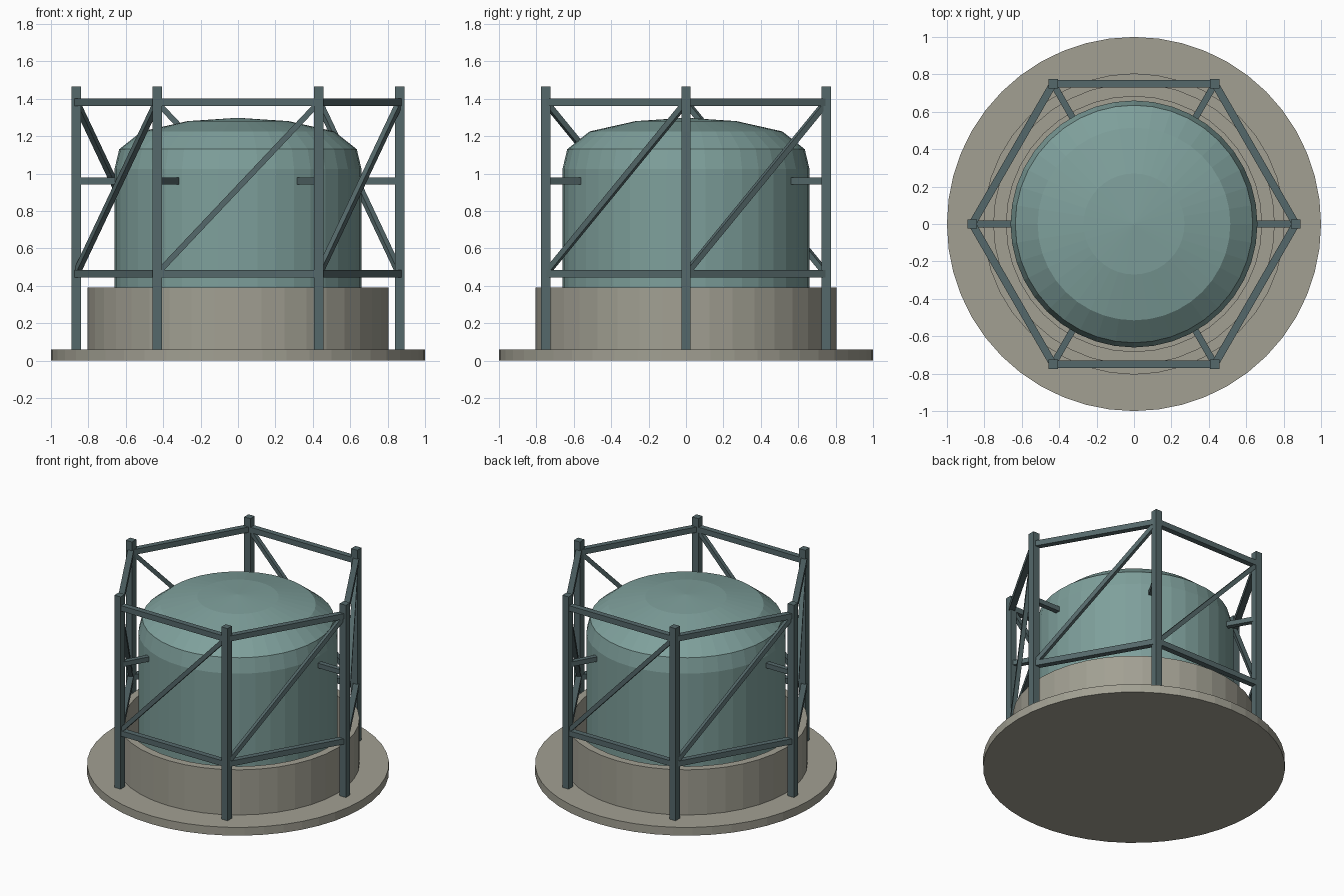
import bpy, bmesh
from math import sin, cos, pi, radians
from mathutils import Vector

if "Cube" in bpy.data.objects:
    bpy.data.objects.remove(bpy.data.objects["Cube"])


def material(name, rgb):
    m = bpy.data.materials.new(name)
    m.diffuse_color = (*rgb, 1)
    m.use_nodes = True
    m.node_tree.nodes["Principled BSDF"].inputs["Base Color"].default_value = m.diffuse_color
    return m


CONCRETE = material("concrete", (0.36, 0.35, 0.29))
TANK = material("tank_paint", (0.21, 0.35, 0.33))
STEEL = material("steel", (0.09, 0.14, 0.145))


def finish(name, bm, mat):
    bmesh.ops.recalc_face_normals(bm, faces=bm.faces)
    me = bpy.data.meshes.new(name)
    bm.to_mesh(me)
    bm.free()
    me.materials.append(mat)
    ob = bpy.data.objects.new(name, me)
    bpy.context.collection.objects.link(ob)
    return ob


def lathe(name, profile, sides, mat, loop=False):
    """Revolve (radius, z) points; open profiles get capped, loops closed."""
    bm = bmesh.new()
    rings = [[bm.verts.new((r * cos(2 * pi * i / sides), r * sin(2 * pi * i / sides), z))
              for i in range(sides)] for r, z in profile]
    pairs = list(zip(rings, rings[1:]))
    if loop:
        pairs.append((rings[-1], rings[0]))
    for a, b in pairs:
        for i in range(sides):
            j = (i + 1) % sides
            bm.faces.new((a[i], a[j], b[j], b[i]))
    if not loop:
        bm.faces.new(rings[0])
        bm.faces.new(rings[-1])
        if profile[-1][0] < 0.05:
            bmesh.ops.remove_doubles(bm, verts=rings[-1], dist=0.02)
    return finish(name, bm, mat)


def beam(name, a, b, width):
    """Square bar between two points."""
    a, b = Vector(a), Vector(b)
    d = b - a
    bm = bmesh.new()
    bmesh.ops.create_cube(bm, size=1)
    bmesh.ops.scale(bm, vec=(width, width, d.length), verts=bm.verts)
    if abs(d.normalized().z) < 0.999:
        side = d.cross(Vector((0, 0, 1))).normalized()
        z = d.normalized()
        for v in bm.verts:
            x, y, h = v.co
            v.co = side * x + z.cross(side) * y + z * h
    bmesh.ops.translate(bm, vec=(a + b) / 2, verts=bm.verts)
    return finish(name, bm, STEEL)


# Foundation
lathe("base_slab", [(1.0, 0), (1.0, 0.06)], 48, CONCRETE)
lathe("retaining_wall", [(0.805, 0.06), (0.805, 0.39), (0.75, 0.39), (0.75, 0.06)],
      40, CONCRETE, loop=True)
lathe("tank_plinth", [(0.685, 0.06), (0.685, 0.12)], 40, CONCRETE)

# Domed tank
lathe("tank", [(0.66, 0.12), (0.66, 1.025), (0.635, 1.13), (0.515, 1.225),
               (0.27, 1.28), (0.001, 1.298)], 40, TANK)


# Hexagonal guide frame
def at(i, z, r=0.865):
    t = radians(60 * i)
    return (r * cos(t), r * sin(t), z)


LOW, HIGH = 0.465, 1.38
for i in range(6):
    beam(f"post_{i}", at(i, 0.06), at(i, 1.465), 0.05)
    beam(f"lower_rail_{i}", at(i, LOW), at(i + 1, LOW), 0.04)
    beam(f"upper_rail_{i}", at(i, HIGH), at(i + 1, HIGH), 0.04)
    beam(f"diagonal_brace_{i}", at(i, LOW), at(i + 1, HIGH), 0.03)
    beam(f"guide_arm_{i}", at(i, 0.96), at(i, 0.96, 0.645), 0.035)
